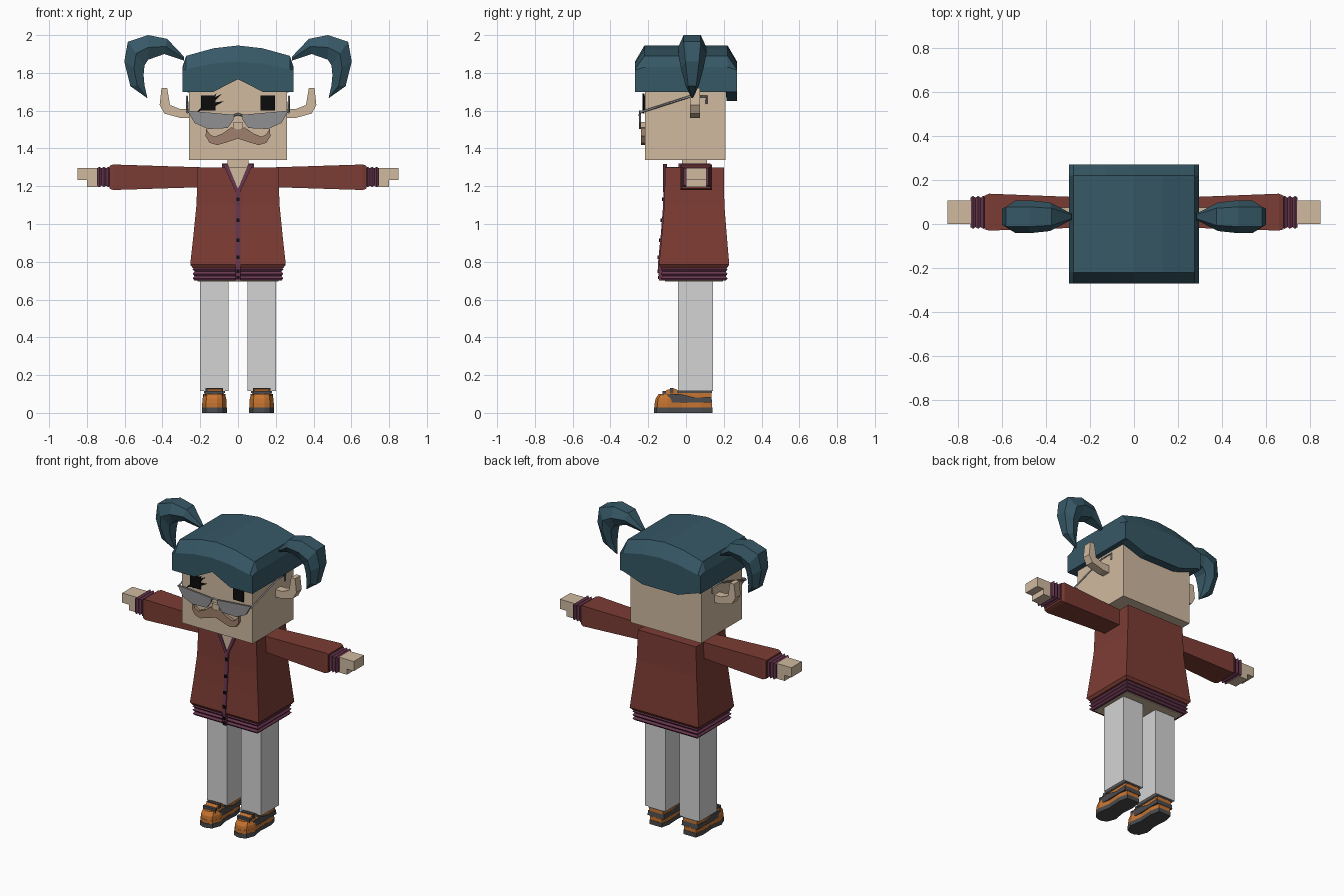
import bpy, bmesh

cube = bpy.data.objects.get("Cube")
if cube:
    bpy.data.objects.remove(cube, do_unlink=True)


def material(name, rgb):
    lin = [(c / 255 / 12.92) if c < 11 else ((c / 255 + 0.055) / 1.055) ** 2.4 for c in rgb]
    m = bpy.data.materials.new(name)
    m.use_nodes = True
    m.diffuse_color = (*lin, 1)
    m.node_tree.nodes["Principled BSDF"].inputs["Base Color"].default_value = (*lin, 1)
    return m


SKIN = material("skin", (208, 186, 160))
RED = material("jacket red", (124, 60, 52))
TEAL = material("hair teal", (54, 88, 102))
PLUM = material("trim plum", (104, 54, 78))
ORANGE = material("shoe orange", (198, 116, 48))
DARK = material("shoe grey", (76, 76, 78))
BROWN = material("moustache brown", (160, 128, 108))
STEEL = material("glasses grey", (144, 144, 146))
BLACK = material("black", (12, 12, 12))
CLOTH = material("trouser grey", (212, 212, 212))


def loft(name, rings, mat):
    """Join equal rings of points into a capped solid."""
    bm = bmesh.new()
    vs = [[bm.verts.new(p) for p in r] for r in rings]
    n = len(vs[0])
    for a, b in zip(vs, vs[1:]):
        for i in range(n):
            j = (i + 1) % n
            bm.faces.new((a[i], a[j], b[j], b[i]))
    bm.faces.new(vs[0])
    bm.faces.new(vs[-1])
    bmesh.ops.recalc_face_normals(bm, faces=bm.faces[:])
    me = bpy.data.meshes.new(name)
    bm.to_mesh(me)
    bm.free()
    me.materials.append(mat)
    ob = bpy.data.objects.new(name, me)
    bpy.context.collection.objects.link(ob)
    return ob


def prism(name, pts, axis, a, b, mat):
    """Extrude a flat outline along one axis from a to b."""
    put = {"x": lambda p, t: (t, *p), "y": lambda p, t: (p[0], t, p[1]), "z": lambda p, t: (*p, t)}[axis]
    return loft(name, [[put(p, t) for p in pts] for t in (a, b)], mat)


def rect(a0, a1, b0, b1):
    return [(a0, b0), (a1, b0), (a1, b1), (a0, b1)]


def box(name, x0, x1, y0, y1, z0, z1, mat):
    return prism(name, rect(x0, x1, y0, y1), "z", z0, z1, mat)


def rod(name, pts, radius, mat):
    cu = bpy.data.curves.new(name, "CURVE")
    cu.dimensions = "3D"
    cu.bevel_depth = radius
    cu.bevel_resolution = 0
    cu.use_fill_caps = True
    sp = cu.splines.new("POLY")
    sp.points.add(len(pts) - 1)
    for q, p in zip(sp.points, pts):
        q.co = (*p, 1)
    cu.materials.append(mat)
    bpy.context.collection.objects.link(bpy.data.objects.new(name, cu))


def flip(pts, s):
    return [(s * p[0], *p[1:]) for p in pts]


# Head, neck and nose
box("head", -.26, .26, -.217, .21, 1.34, 1.79, SKIN)
box("neck", -.055, .055, -.02, .11, 1.2, 1.36, SKIN)
box("nose", -.025, .025, -.237, -.21, 1.49, 1.54, SKIN)

# Hair cap: x, front hem, back hem, rim height, crown height
stations = [(.295, 1.70, 1.70, 1.815, 1.83), (.275, 1.70, 1.70, 1.82, 1.89),
            (.13, 1.70, 1.65, 1.85, 1.93)]
stations = flip(stations, -1) + [(0, 1.767, 1.65, 1.86, 1.945)] + stations[::-1]
loft("hair_cap", [[(x, -.215, f), (x, -.27, f), (x, -.27, rim), (x, -.22, top), (x, .22, top),
                   (x, .27, rim), (x, .27, b), (x, .215, b), (x, .21, 1.7), (x, -.21, 1.7)]
                  for x, f, b, rim, top in stations], TEAL)

# Pigtail: outer x, outer z, inner x, inner z, half width
TAIL = [(.285, 1.885, .285, 1.865, .015), (.375, 1.98, .39, 1.90, .065), (.476, 2, .475, 1.87, .075),
        (.583, 1.965, .495, 1.84, .075), (.602, 1.86, .50, 1.79, .06), (.57, 1.73, .495, 1.735, .035),
        (.483, 1.668, .48, 1.668, .005)]


def tail_ring(s, ox, oz, ix, iz, h):
    mx, mz, y = (ox + ix) / 2, (oz + iz) / 2, .033
    return [(s * ox, y - h * .6, oz), (s * ox, y + h * .6, oz), (s * mx, y + h, mz),
            (s * ix, y + h * .6, iz), (s * ix, y - h * .6, iz), (s * mx, y - h, mz)]


EAR = [(.25, 1.61), (.31, 1.61), (.36, 1.63), (.375, 1.72), (.405, 1.72), (.415, 1.63),
       (.39, 1.585), (.30, 1.56), (.25, 1.56)]
LENS = [(.268, 1.6), (.02, 1.578), (.025, 1.55), (.055, 1.508), (.16, 1.503), (.23, 1.535)]
MOUSTACHE = [(0, 1.50), (.035, 1.512), (.08, 1.48), (.125, 1.462), (.15, 1.475), (.168, 1.505),
             (.172, 1.465), (.15, 1.43), (.11, 1.418), (.06, 1.432), (0, 1.452)]
SOLE = [(-.045, .14), (.045, .14), (.058, .08), (.052, -.02), (.066, -.10), (.045, -.155),
        (.015, -.17), (-.015, -.17), (-.045, -.155), (-.066, -.10), (-.052, -.02), (-.058, .08)]

for s, side in ((1, "left"), (-1, "right")):
    # Face and hair pieces
    loft(side + "_pigtail", [tail_ring(s, *t) for t in TAIL], TEAL)
    prism(side + "_ear", flip(EAR, s), "y", .02, .075, SKIN)
    prism(side + "_eye", flip(rect(.12, .195, 1.6, 1.68), s), "y", -.225, -.216, BLACK)
    prism(side + "_lens", flip(LENS, s), "y", -.25, -.238, STEEL)
    rod(side + "_temple", flip([(.268, -.245, 1.59), (.27, .02, 1.675), (.27, .11, 1.675),
                                (.27, .108, 1.635)], s), .006, STEEL)
    prism(side + "_moustache", flip(MOUSTACHE, s), "y", -.238, -.215, BROWN)

    # Sleeve, ribbed cuff and hand
    sleeve = [(.19, -.015, .12, 1.195, 1.3), (.66, -.03, .138, 1.18, 1.315), (.68, -.025, .13, 1.187, 1.308)]
    loft(side + "_sleeve", [[(s * x, *p) for p in rect(*r)] for x, *r in sleeve], RED)
    cuff = []
    for i in range(7):
        d = .008 * (i % 2)
        cuff.append([(s * (.675 + i * .0117), *p) for p in rect(-.014 - d, .12 + d, 1.203 - d, 1.295 + d)])
    loft(side + "_cuff", cuff, PLUM)
    hand = [(.73, 1.196), (.8, 1.196), (.8, 1.233), (.85, 1.233), (.85, 1.297), (.73, 1.297)]
    prism(side + "_hand", flip(hand, s), "y", 0, .108, SKIN)

    # Collar and neckline trim
    box(side + "_collar", s * .058, s * .085, -.04, .13, 1.28, 1.32, PLUM)
    prism(side + "_neck_trim", flip([(.055, 1.318), (.08, 1.318), (.012, 1.17), (0, 1.17), (0, 1.185)], s),
          "y", -.122, -.1, PLUM)

    # Trouser leg
    c = s * .125
    box(side + "_trouser_leg", c - .075, c + .075, -.042, .142, .115, .74, CLOTH)

    # Shoe: layered sole, upper, side panels, laces and ankle
    def outline(k):
        return [(c + x * k, y * k) for x, y in SOLE]
    prism(side + "_sole", outline(1), "z", 0, .028, DARK)
    prism(side + "_midsole", outline(.98), "z", .028, .052, ORANGE)
    levels = ((.97, .052), (.95, .075), (.85, .1))
    loft(side + "_toe", [[(x, y, z) for x, y in outline(k)] for k, z in levels], ORANGE)
    panel = [(-.08, .055), (.138, .055), (.135, .085), (.05, .08), (-.03, .1), (-.1, .095)]
    prism(side + "_side_panel", panel, "x", c - .06, c + .06, DARK)
    prism(side + "_tongue", [(-.135, .09), (-.1, .122), (-.065, .13), (-.03, .115), (-.03, .08)],
          "x", c - .04, c + .04, ORANGE)
    for y, z in ((-.115, .113), (-.075, .128)):
        box(side + "_lace", c - .046, c + .046, y - .01, y + .01, z - .025, z + .003, DARK)
    box(side + "_ankle", c - .052, c + .052, -.04, .135, .08, .108, ORANGE)
    box(side + "_ankle_rim", c - .055, c + .055, -.045, .137, .106, .116, DARK)

# Glasses bridge
rod("glasses_bridge", [(-.03, -.245, 1.572), (0, -.245, 1.582), (.03, -.245, 1.572)], .006, STEEL)

# Lashes over the right eye
for x0, z0, x1, z1 in ((-.225, 1.585, -.085, 1.69), (-.2, 1.61, -.075, 1.65), (-.17, 1.6, -.115, 1.69)):
    prism("right_lash", [(x0, z0), ((x0 + x1) / 2 + .01, (z0 + z1) / 2 - .01), (x1, z1),
                         ((x0 + x1) / 2 - .01, (z0 + z1) / 2 + .01)], "y", -.229, -.22, BLACK)

# Jacket body: height, half width, front, back
body = [(1.3, .213, -.11, .2), (1.1, .22, -.115, .203), (.95, .235, -.127, .215),
        (.785, .253, -.143, .229), (.768, .24, -.132, .218)]
loft("jacket_body", [[(*p, z) for p in rect(-h, h, f, b)] for z, h, f, b in body], RED)

# Ribbed hem
hem = []
for i in range(7):
    d = .01 * (i % 2)
    hem.append([(*p, .772 - i * .012) for p in rect(-.23 - d, .23 + d, -.124 - d, .21 + d)])
loft("jacket_hem", hem, PLUM)
box("hips", -.215, .215, -.11, .195, .695, .72, SKIN)

# Neckline, back collar, front band and buttons
prism("chest", [(-.06, 1.303), (.06, 1.303), (0, 1.18)], "y", -.117, -.01, SKIN)
box("back_collar", -.085, .085, .108, .13, 1.28, 1.32, PLUM)
band = [(1.19, -.119), (1.1, -.121), (.95, -.133), (.785, -.149), (.7, -.142)]
loft("front_band", [[(*p, z) for p in rect(-.012, .012, y, y + .03)] for z, y in band], PLUM)
for z, y in ((1.13, -.12), (1.02, -.128), (.915, -.136), (.825, -.146), (.75, -.146), (.717, -.143)):
    box("button", -.009, .009, y - .006, y + .01, z - .009, z + .009, BLACK)
